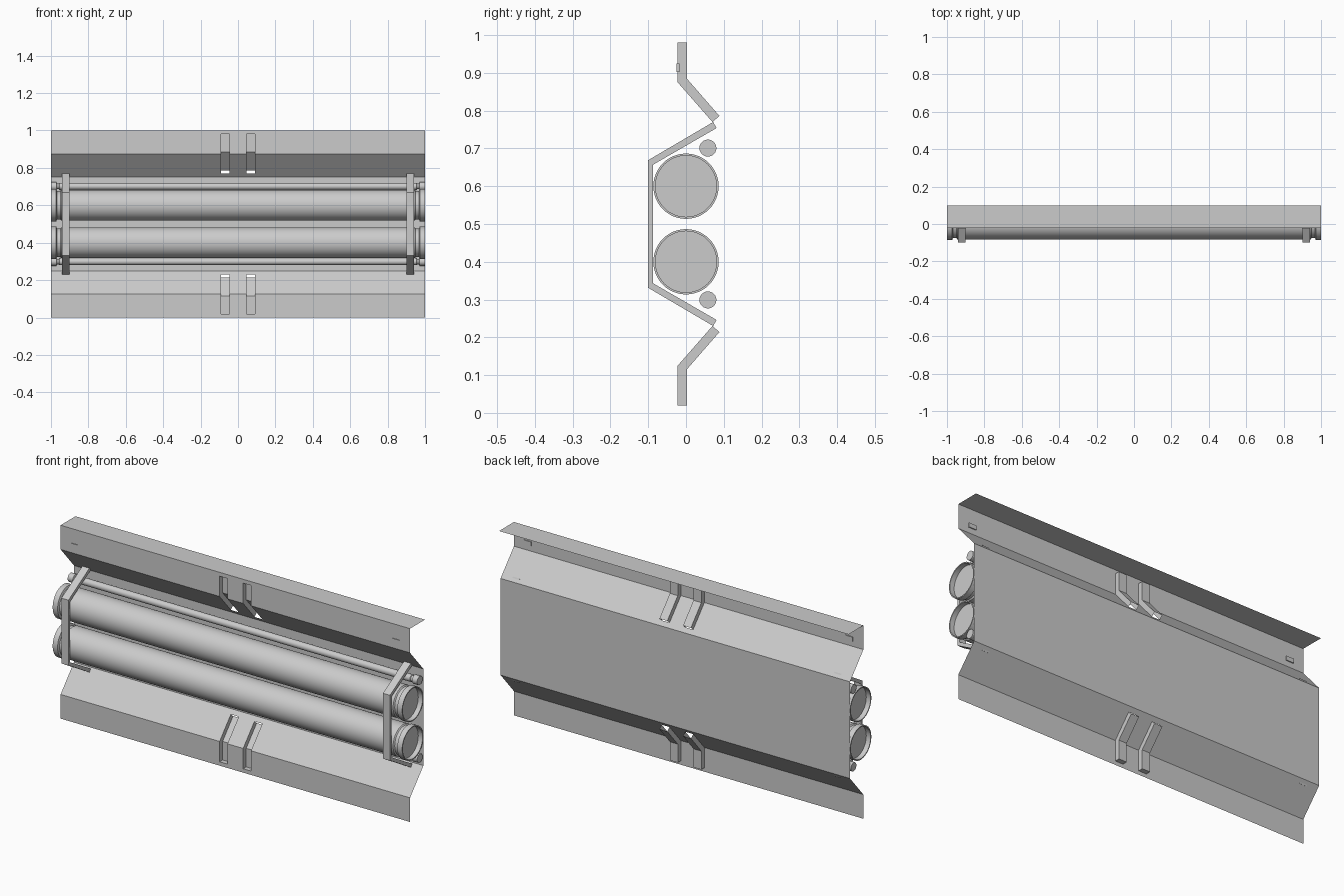
import bpy, bmesh, math

if "Cube" in bpy.data.objects:
    bpy.data.objects.remove(bpy.data.objects["Cube"])


def make_object(name, bm, smooth=False):
    bmesh.ops.remove_doubles(bm, verts=bm.verts, dist=1e-5)
    bmesh.ops.recalc_face_normals(bm, faces=bm.faces)
    mesh = bpy.data.meshes.new(name)
    bm.to_mesh(mesh)
    bm.free()
    obj = bpy.data.objects.new(name, mesh)
    bpy.context.collection.objects.link(obj)
    if smooth:
        bpy.ops.object.select_all(action='DESELECT')
        obj.select_set(True)
        bpy.context.view_layer.objects.active = obj
        bpy.ops.object.shade_smooth_by_angle(angle=math.radians(35))
    return obj


def face(bm, pts):
    bm.faces.new([bm.verts.new(p) for p in pts])


def strip(bm, profile, x0, x1):
    """Sheet running along a (y, z) profile between two x positions."""
    for (y0, z0), (y1, z1) in zip(profile, profile[1:]):
        face(bm, [(x0, y0, z0), (x1, y0, z0), (x1, y1, z1), (x0, y1, z1)])


def flip(profile):
    return [(y, 1 - z) for y, z in profile]


# Folded back panel, with slots left open for the pressed channels
slot = [(-0.022, 0.98), (-0.022, 0.875), (0.07, 0.77)]
floor = [(0.003, 0.98), (0.003, 0.884), (0.0885, 0.786)]
top_edge = [(0.1, 1.0), (-0.022, 1.0), (-0.022, 0.98)]
middle = [(0.07, 0.77), (0.0875, 0.75), (0.0875, 0.25), (0.07, 0.23)]
bottom_edge = [(-0.022, 0.02), (-0.022, 0.0)]

bm = bmesh.new()
xs = [-1, -0.09, -0.045, 0.045, 0.09, 1]
for i, (x0, x1) in enumerate(zip(xs, xs[1:])):
    for part in (top_edge, middle, bottom_edge):
        strip(bm, part, x0, x1)
    for s, f in ((slot, floor), (flip(slot), flip(floor))):
        if i % 2 == 0:
            strip(bm, s, x0, x1)
            continue
        # pressed channel: floor, outer end and two side walls
        strip(bm, f, x0, x1)
        strip(bm, [s[0], f[0]], x0, x1)
        for x in (x0, x1):
            for k in range(2):
                face(bm, [(x, *s[k]), (x, *s[k + 1]), (x, *f[k + 1]), (x, *f[k])])
make_object("back_panel", bm)


# Tubes and rods with flared, recessed ends
def lathe(name, half, y, z, sides):
    profile = [(-x, r) for x, r in reversed(half)] + half
    bm = bmesh.new()
    rings = []
    for x, r in profile:
        rings.append([bm.verts.new((x, y + r * math.cos(2 * math.pi * k / sides),
                                    z + r * math.sin(2 * math.pi * k / sides)))
                      for k in range(sides)])
    for a, b in zip(rings, rings[1:]):
        for k in range(sides):
            n = (k + 1) % sides
            bm.faces.new([a[k], a[n], b[n], b[k]])
    bm.faces.new(rings[0])
    bm.faces.new(rings[-1])
    make_object(name, bm, True)


tube = [(0.945, 0.082), (0.95, 0.076), (0.968, 0.076), (0.972, 0.0865),
        (1.0, 0.0865), (1.0, 0.081), (0.975, 0.081)]
rod = [(0.955, 0.018), (0.958, 0.015), (0.968, 0.015), (0.971, 0.0225), (1.0, 0.0225)]
for label, s in (("upper", 1), ("lower", -1)):
    lathe(label + "_tube", tube, 0.0, 0.5 + 0.1 * s, 48)
    lathe(label + "_rod", rod, 0.058, 0.5 + 0.201 * s, 24)


# Bent straps holding the tubes
outer = [(0.072, 0.77), (-0.1, 0.669)]
inner = [(0.081, 0.754), (-0.087, 0.657)]
outer += flip(outer)[::-1]
inner += flip(inner)[::-1]
for label, s in (("left", -1), ("right", 1)):
    x0, x1 = s * 0.92 - 0.02, s * 0.92 + 0.02
    bm = bmesh.new()
    strip(bm, outer + inner[::-1] + outer[:1], x0, x1)
    for x in (x0, x1):
        for k in range(3):
            face(bm, [(x, *outer[k]), (x, *outer[k + 1]),
                      (x, *inner[k + 1]), (x, *inner[k])])
    make_object(label + "_strap", bm)

    # Small tab on the upper flange
    bm = bmesh.new()
    bmesh.ops.create_cube(bm, size=1)
    bmesh.ops.scale(bm, vec=(0.042, 0.008, 0.022), verts=bm.verts)
    bmesh.ops.translate(bm, vec=(s * 0.92, -0.021, 0.914), verts=bm.verts)
    make_object(label + "_flange_tab", bm)
